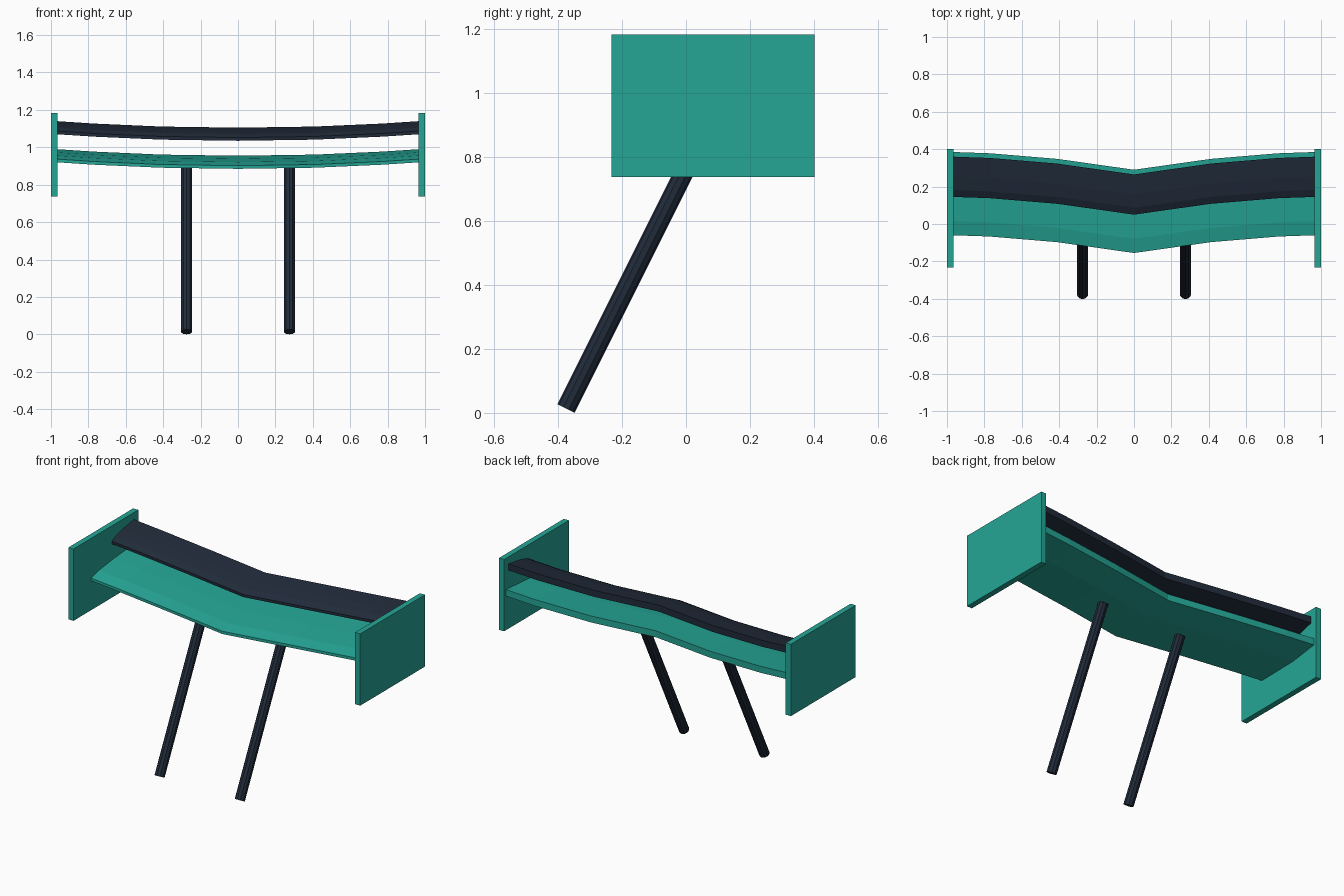
import bpy
import bmesh
from mathutils import Vector

if "Cube" in bpy.data.objects:
    bpy.data.objects.remove(bpy.data.objects["Cube"], do_unlink=True)


def make_material(name, colour):
    mat = bpy.data.materials.new(name)
    mat.use_nodes = True
    mat.diffuse_color = (*colour, 1)
    mat.node_tree.nodes["Principled BSDF"].inputs["Base Color"].default_value = (*colour, 1)
    return mat


teal = make_material("teal", (0.018, 0.381, 0.305))
navy = make_material("dark navy", (0.015, 0.024, 0.042))


def add_object(name, bm, mat):
    bmesh.ops.recalc_face_normals(bm, faces=bm.faces)
    mesh = bpy.data.meshes.new(name)
    bm.to_mesh(mesh)
    bm.free()
    mesh.materials.append(mat)
    obj = bpy.data.objects.new(name, mesh)
    bpy.context.collection.objects.link(obj)
    return obj


# Wing section: (fraction of chord, height), flat-nosed and rising to the rear
SECTION = [(0, 0), (0, 0.017), (0.17, 0.036), (0.5, 0.053),
           (1, 0.07), (1, 0.03), (0.6, 0.005)]
# Half-span stations: (x, sweep back, rise)
HALF = [(0, 0, 0), (0.41, 0.058, 0.006), (0.77, 0.088, 0.022), (0.97, 0.095, 0.035)]
SPAN = [(-x, y, z) for x, y, z in reversed(HALF[1:])] + HALF


def wing(name, front, base, chord, mat):
    bm = bmesh.new()
    rings = [[bm.verts.new((x, front + sweep + t * chord, base + rise + h))
              for t, h in SECTION] for x, sweep, rise in SPAN]
    count = len(SECTION)
    for a, b in zip(rings, rings[1:]):
        for i in range(count):
            j = (i + 1) % count
            bm.faces.new((a[i], a[j], b[j], b[i]))
    bm.faces.new(rings[0])
    bm.faces.new(rings[-1])
    return add_object(name, bm, mat)


wing("main_wing", -0.155, 0.885, 0.445, teal)
wing("upper_wing", 0.05, 1.035, 0.215, navy)


# End plates
def end_plate(name, side):
    bm = bmesh.new()
    bmesh.ops.create_cube(bm, size=1)
    bmesh.ops.scale(bm, vec=(0.035, 0.634, 0.445), verts=bm.verts)
    bmesh.ops.translate(bm, vec=(side * 0.9825, 0.085, 0.96), verts=bm.verts)
    add_object(name, bm, teal)


# Slanted support struts
def strut(name, side):
    foot = Vector((side * 0.275, -0.375, 0.0135))
    head = Vector((side * 0.275, 0.066, 0.895))
    axis = head - foot
    bm = bmesh.new()
    bmesh.ops.create_cone(bm, cap_ends=True, segments=10, radius1=0.03,
                          radius2=0.03, depth=axis.length)
    turn = Vector((0, 0, 1)).rotation_difference(axis).to_matrix()
    bmesh.ops.rotate(bm, matrix=turn, verts=bm.verts)
    bmesh.ops.translate(bm, vec=(foot + head) / 2, verts=bm.verts)
    add_object(name, bm, navy)


for label, side in (("left", 1), ("right", -1)):
    end_plate(label + "_end_plate", side)
    strut(label + "_strut", side)
